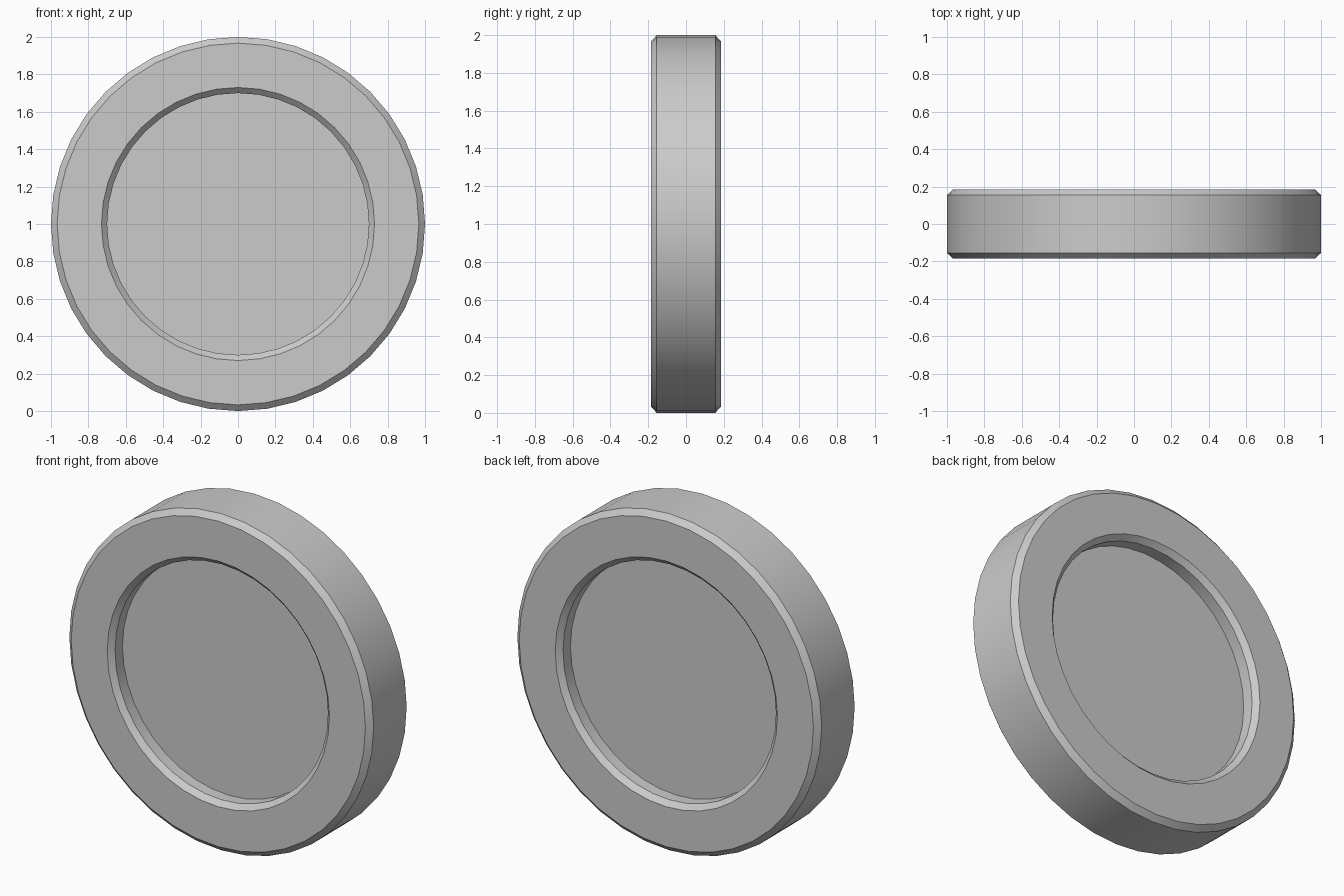
import bpy, bmesh
from math import sin, cos, tau, radians

if "Cube" in bpy.data.objects:
    bpy.data.objects.remove(bpy.data.objects["Cube"])

SIDES = 40

# Front half profile as (radius, y): recess floor edge out to the rim
half = [(0.70, -0.085), (0.70, -0.155), (0.73, -0.185), (0.967, -0.185), (1.0, -0.155)]
# Mirror it to get the back half
profile = half + [(r, -y) for r, y in reversed(half)]

# Recessed disc: revolve the profile round the y axis
bm = bmesh.new()
rings = []
for r, y in profile:
    rings.append([bm.verts.new((r * sin(tau * i / SIDES), y, 1 + r * cos(tau * i / SIDES)))
                  for i in range(SIDES)])
for a, b in zip(rings, rings[1:]):
    for i in range(SIDES):
        j = (i + 1) % SIDES
        bm.faces.new((a[i], a[j], b[j], b[i]))

# Flat recess floors on both sides
bm.faces.new(rings[0])
bm.faces.new(rings[-1])
bmesh.ops.recalc_face_normals(bm, faces=bm.faces)

mesh = bpy.data.meshes.new("recessed_disc")
bm.to_mesh(mesh)
bm.free()
disc = bpy.data.objects.new("recessed_disc", mesh)
bpy.context.collection.objects.link(disc)

# Smooth round the rim, crisp at the chamfers
bpy.context.view_layer.objects.active = disc
disc.select_set(True)
bpy.ops.object.shade_smooth_by_angle(angle=radians(30))
